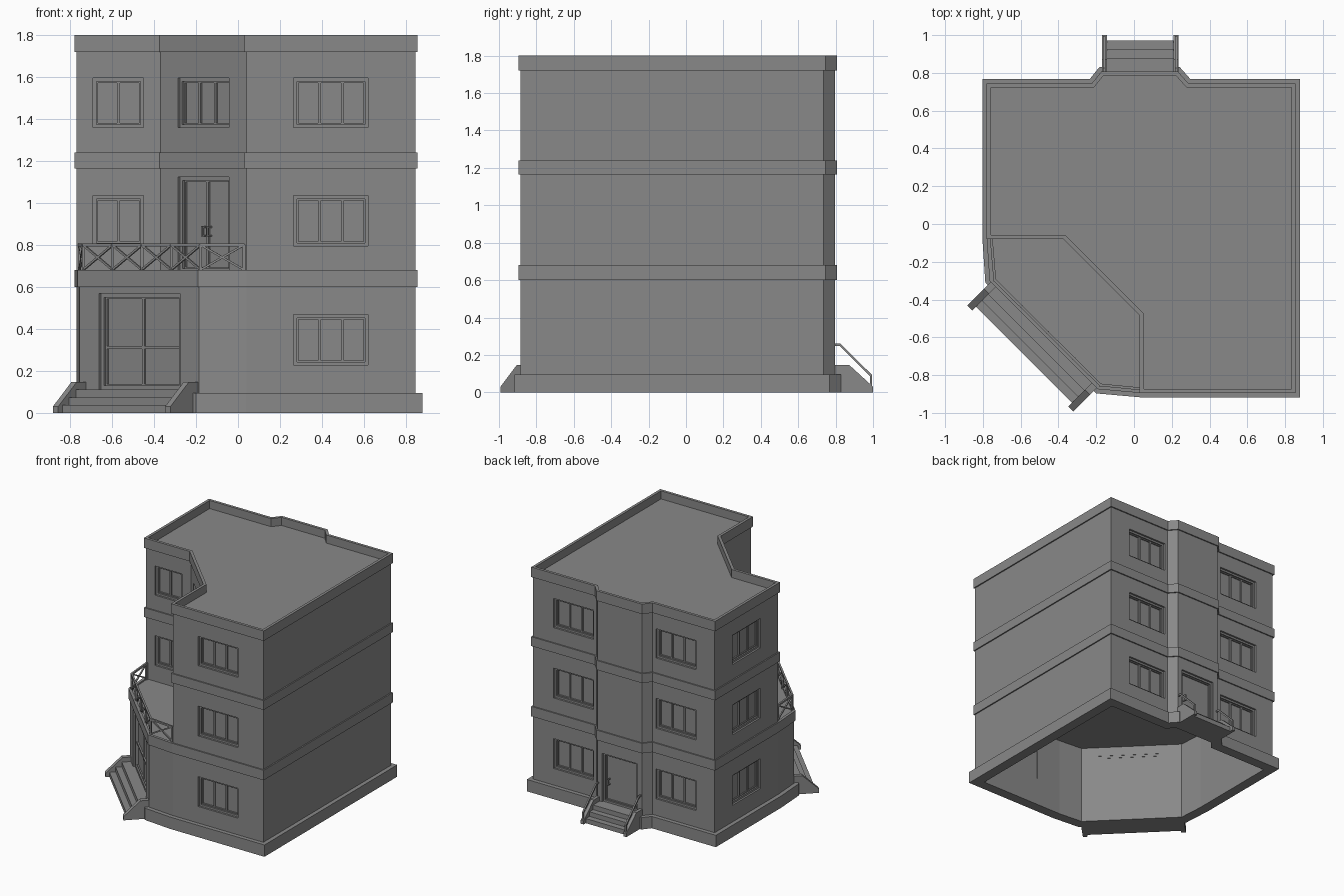
import bpy, bmesh, math
from mathutils import Matrix, Vector

if "Cube" in bpy.data.objects:
    bpy.data.objects.remove(bpy.data.objects["Cube"])

grey = bpy.data.materials.new("plain_grey")
grey.use_nodes = True
COLOUR = (0.25, 0.25, 0.25, 1)
grey.diffuse_color = COLOUR
grey.node_tree.nodes["Principled BSDF"].inputs["Base Color"].default_value = COLOUR


def finish(name, bm):
    bmesh.ops.recalc_face_normals(bm, faces=bm.faces)
    mesh = bpy.data.meshes.new(name)
    bm.to_mesh(mesh)
    bm.free()
    mesh.materials.append(grey)
    obj = bpy.data.objects.new(name, mesh)
    bpy.context.collection.objects.link(obj)
    return obj


def offset(poly, d):
    """Move every side of a counter-clockwise outline outward by d."""
    out = []
    for i, p in enumerate(poly):
        p, a, b = Vector(p), Vector(poly[i - 1]), Vector(poly[(i + 1) % len(poly)])
        u, v = (p - a).normalized(), (b - p).normalized()
        n, m = Vector((u.y, -u.x)), Vector((v.y, -v.x))
        out.append(p + (n + m) * d / (1 + n.dot(m)))
    return out


def ring(name, outer, inner, z0, z1):
    bm = bmesh.new()
    loops = [[bm.verts.new((p[0], p[1], z)) for p in poly]
             for poly, z in ((outer, z0), (outer, z1), (inner, z1), (inner, z0))]
    n = len(outer)
    for k in range(4):
        a, b = loops[k], loops[(k + 1) % 4]
        for i in range(n):
            j = (i + 1) % n
            bm.faces.new((a[i], a[j], b[j], b[i]))
    return finish(name, bm)


def prism(bm, points, vec):
    """Extrude a planar outline along vec."""
    face = bm.faces.new([bm.verts.new(p) for p in points])
    geo = bmesh.ops.extrude_face_region(bm, geom=[face])["geom"]
    verts = [g for g in geo if isinstance(g, bmesh.types.BMVert)]
    bmesh.ops.translate(bm, verts=verts, vec=vec)


def slab(name, outline, z0, z1):
    bm = bmesh.new()
    prism(bm, [(p[0], p[1], z0) for p in outline], (0, 0, z1 - z0))
    return finish(name, bm)


def box(bm, frame, x0, x1, y0, y1, z0, z1):
    mid = Vector((x0 + x1, y0 + y1, z0 + z1)) / 2
    size = Matrix.Diagonal((x1 - x0, y1 - y0, z1 - z0, 1))
    bmesh.ops.create_cube(bm, size=1, matrix=frame @ Matrix.Translation(mid) @ size)


def bar(bm, p, q, t):
    p, q = Vector(p), Vector(q)
    rot = (q - p).to_track_quat('Z', 'Y').to_matrix().to_4x4()
    size = Matrix.Diagonal((t, t, (q - p).length + t * 0.5, 1))
    bmesh.ops.create_cube(bm, size=1, matrix=Matrix.Translation((p + q) / 2) @ rot @ size)


def wall_frame(x, y, degrees):
    """Local frame on a wall: x along the wall, y into the building."""
    return Matrix.Translation((x, y, 0)) @ Matrix.Rotation(math.radians(degrees), 4, 'Z')


# Outlines: back half is shared, the front-left corner differs by storey
back = [(0.845, -0.885), (0.845, 0.735), (0.283, 0.735), (0.228, 0.797),
        (-0.168, 0.797), (-0.218, 0.735), (-0.77, 0.735), (-0.77, -0.07)]
ground = back + [(-0.755, -0.295), (-0.185, -0.865), (0.04, -0.885)]
upper = back + [(-0.37, -0.07), (0.04, -0.48), (0.04, -0.885)]

# Walls, plinth, bands and decks
walls = [ring("ground_walls", ground, offset(ground, -0.05), 0, 0.66),
         ring("upper_walls", upper, offset(upper, -0.05), 0.65, 1.73)]
ring("plinth", offset(ground, 0.033), offset(ground, -0.002), 0, 0.095)
ring("first_band", offset(ground, 0.01), offset(ground, -0.012), 0.60, 0.68)
ring("second_band", offset(upper, 0.01), offset(upper, -0.012), 1.165, 1.24)
ring("roof_parapet", offset(upper, 0.01), offset(upper, -0.012), 1.72, 1.80)
slab("balcony_floor", offset(ground, -0.005), 0.645, 0.668)
slab("roof_deck", offset(upper, -0.005), 1.71, 1.735)

cutters = bmesh.new()


def opening(name, frame, width, z0, z1, panes, trim=0.015, mid_rail=None, handles=()):
    """Cut a hole and fill it with a set-back frame, panes and mullions."""
    h = width / 2
    box(cutters, frame, -h, h, -0.02, 0.07, z0, z1)
    bm = bmesh.new()
    box(bm, frame, -h, h, 0.036, 0.046, z0, z1)
    for s in (-1, 1):
        x = s * (h - trim / 2)
        box(bm, frame, x - trim / 2, x + trim / 2, 0.015, 0.048, z0, z1)
    for a in (z0, z1 - trim):
        box(bm, frame, -h + trim, h - trim, 0.015, 0.048, a, a + trim)
    inner = width - 2 * trim
    for i in range(panes):
        a = -inner / 2 + i * inner / panes
        b = a + inner / panes
        for x in (a, b - 0.007):
            box(bm, frame, x, x + 0.007, 0.026, 0.038, z0 + trim, z1 - trim)
        for z in (z0 + trim, z1 - trim - 0.007):
            box(bm, frame, a, b, 0.026, 0.038, z, z + 0.007)
    if mid_rail:
        box(bm, frame, -inner / 2, inner / 2, 0.024, 0.038, mid_rail, mid_rail + 0.014)
    for x, z in handles:
        box(bm, frame, x - 0.005, x + 0.005, 0.008, 0.016, z, z + 0.05)
        for dz in (0, 0.042):
            box(bm, frame, x - 0.004, x + 0.004, 0.012, 0.038, z + dz, z + dz + 0.008)
    finish(name, bm)


# Windows, storey by storey
storeys = [("ground", 0.228, 0.468), ("middle", 0.795, 1.035), ("top", 1.36, 1.595)]
for level, lo, hi in storeys:
    opening(level + "_front_window", wall_frame(0.443, -0.885, 0), 0.355, lo, hi, 3)
    opening(level + "_back_window_left", wall_frame(0.485, 0.735, 180), 0.355, lo, hi, 3)
    opening(level + "_back_window_right", wall_frame(-0.425, 0.735, 180), 0.355, lo, hi, 3)
    opening(level + "_side_window", wall_frame(-0.77, 0.33, -90), 0.355, lo, hi, 3)
    if level != "ground":
        opening(level + "_balcony_window", wall_frame(-0.57, -0.07, 0), 0.24, lo, hi, 2)
corner = wall_frame(-0.165, -0.275, -45)
opening("top_corner_window", corner, 0.345, 1.36, 1.595, 3)

# Doors
entry = wall_frame(-0.47, -0.58, -45)
rear = wall_frame(0.033, 0.797, 180)
opening("balcony_door", corner, 0.345, 0.67, 1.125, 2, 0.018,
        handles=((-0.018, 0.84), (0.018, 0.84)))
opening("entrance_door", entry, 0.545, 0.11, 0.57, 2, 0.02, mid_rail=0.305)
opening("back_door", rear, 0.31, 0.11, 0.50, 1, 0.015, handles=((-0.11, 0.25),))

# Cut the openings out of the walls
cutter = finish("opening_cutter", cutters)
cutter.hide_render = True
for wall in walls:
    mod = wall.modifiers.new("openings", 'BOOLEAN')
    mod.operation, mod.solver, mod.object = 'DIFFERENCE', 'EXACT', cutter
    bpy.context.view_layer.objects.active = wall
    bpy.ops.object.modifier_apply(modifier=mod.name)
bpy.data.objects.remove(cutter)


def stairs(name, frame, half, cheek, reach, slope):
    """Three steps between two sloping side walls."""
    bm = bmesh.new()
    for i in range(3):
        box(bm, frame, -half, half, -reach + 0.028 + 0.046 * i, 0.012, 0, 0.037 * (i + 1))
    finish(name + "_steps", bm)
    bm = bmesh.new()
    profile = [(0, 0), (-reach, 0), (-reach, 0.03), (-slope, 0.147), (0, 0.147)]
    for s in (-1, 1):
        x = s * half - cheek / 2
        prism(bm, [frame @ Vector((x, y, z)) for y, z in profile],
              frame.to_3x3() @ Vector((cheek, 0, 0)))
    finish(name + "_side_walls", bm)


stairs("entrance", entry, 0.378, 0.036, 0.187, 0.062)
stairs("back", rear, 0.19, 0.026, 0.203, 0.075)

# Handrails on the back stairs
bm = bmesh.new()
rail = [(0, 0.255), (-0.025, 0.255), (-0.192, 0.09), (-0.192, 0.03)]
for x in (-0.19, 0.19):
    pts = [rear @ Vector((x, y, z)) for y, z in rail]
    for p, q in zip(pts, pts[1:]):
        bar(bm, p, q, 0.012)
finish("back_handrails", bm)

# Balcony railing with crossed braces
bm = bmesh.new()
path = [(-0.755, -0.085), (-0.737, -0.297), (-0.178, -0.852), (0.028, -0.872)]
posts = []
for (a, b), n in zip(zip(path, path[1:]), (1, 4, 1)):
    posts += [Vector(a).lerp(Vector(b), i / n) for i in range(n)]
posts.append(Vector(path[-1]))
LOW, HIGH = 0.672, 0.80
for p in posts:
    bar(bm, (*p, LOW), (*p, HIGH), 0.014)
for p, q in zip(posts, posts[1:]):
    bar(bm, (*p, HIGH), (*q, HIGH), 0.014)
    bar(bm, (*p, LOW + 0.01), (*q, HIGH), 0.010)
    bar(bm, (*p, HIGH), (*q, LOW + 0.01), 0.010)
finish("balcony_railing", bm)
